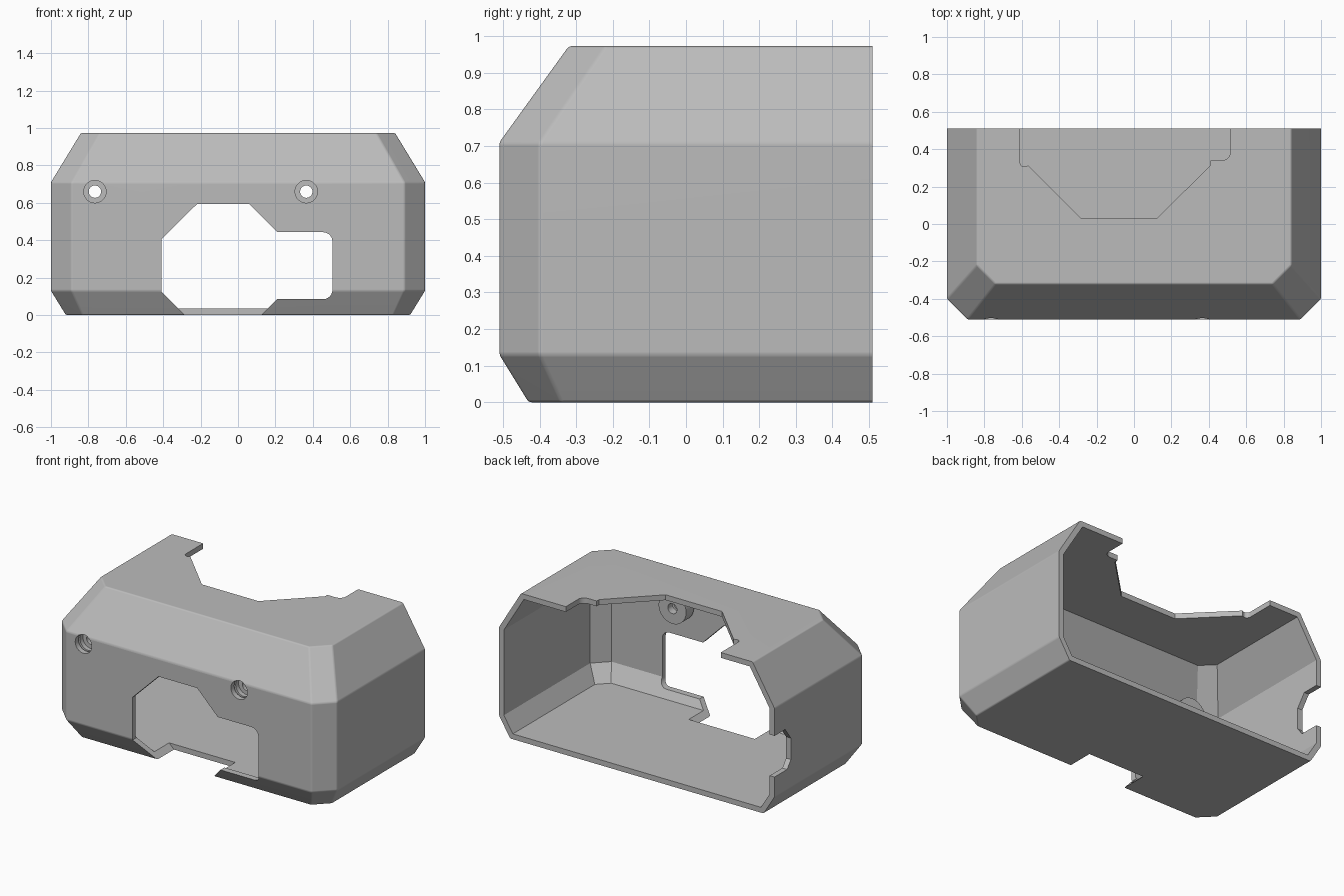
import bpy, bmesh, math
from mathutils import Vector

if "Cube" in bpy.data.objects:
    bpy.data.objects.remove(bpy.data.objects["Cube"])

grey = bpy.data.materials.new("matte grey")
grey.diffuse_color = (0.5, 0.5, 0.5, 1)
grey.use_nodes = True
grey.node_tree.nodes["Principled BSDF"].inputs["Base Color"].default_value = grey.diffuse_color


def new_object(name, bm):
    bmesh.ops.recalc_face_normals(bm, faces=bm.faces)
    mesh = bpy.data.meshes.new(name)
    bm.to_mesh(mesh)
    bm.free()
    ob = bpy.data.objects.new(name, mesh)
    bpy.context.collection.objects.link(ob)
    mesh.materials.append(grey)
    return ob


def loft(name, rings, back, bevel=0):
    """Stack of chamfered plan outlines: (z, half width, front y, corner cut)."""
    bm = bmesh.new()
    loops = []
    for z, x, y, c in rings:
        pts = [(x, back), (x, y + c), (x - c, y), (c - x, y), (-x, y + c), (-x, back)]
        loops.append([bm.verts.new((px, py, z)) for px, py in pts])
    for a, b in zip(loops, loops[1:]):
        for i in range(6):
            j = (i + 1) % 6
            if i < 5:
                bm.faces.new((a[i], a[j], b[j], b[i]))
    bm.faces.new(loops[0])
    bm.faces.new(loops[-1])
    bm.faces.new([l[0] for l in loops] + [l[5] for l in reversed(loops)])
    bmesh.ops.recalc_face_normals(bm, faces=bm.faces)
    if bevel:
        soft = [e for e in bm.edges if min(v.co.y for v in e.verts) < back - 0.01]
        soft = [e for e in soft if e.calc_face_angle(0) > 0.1]
        bmesh.ops.bevel(bm, geom=soft, offset=bevel, segments=3, profile=0.5,
                        affect='EDGES', clamp_overlap=True)
    return new_object(name, bm)


def prism(name, pts, axis, lo, hi):
    """Extrude a 2D outline along an axis."""
    place = {'x': lambda p, d: (d, p[0], p[1]),
             'y': lambda p, d: (p[0], d, p[1]),
             'z': lambda p, d: (p[0], p[1], d)}[axis]
    bm = bmesh.new()
    a = [bm.verts.new(place(p, lo)) for p in pts]
    b = [bm.verts.new(place(p, hi)) for p in pts]
    bm.faces.new(a)
    bm.faces.new(b)
    for i in range(len(pts)):
        j = (i + 1) % len(pts)
        bm.faces.new((a[i], a[j], b[j], b[i]))
    return new_object(name, bm)


def arc(cx, cy, r, start, end, n=6):
    angles = [math.radians(start + (end - start) * i / n) for i in range(n + 1)]
    return [(cx + r * math.cos(t), cy + r * math.sin(t)) for t in angles]


def rod(name, x, z, r, lo, hi):
    return prism(name, arc(x, z, r, 0, 360, 32)[:-1], 'y', lo, hi)


def boolean(target, tool, op):
    m = target.modifiers.new(op.lower(), 'BOOLEAN')
    m.operation, m.object, m.solver = op, tool, 'EXACT'
    bpy.context.view_layer.objects.active = target
    bpy.ops.object.modifier_apply(modifier=m.name)
    bpy.data.objects.remove(tool)


# Chamfered housing, hollowed out and open at the back
housing = loft("housing", [(0, 0.92, -0.43, 0.09), (0.13, 1, -0.51, 0.11),
                           (0.71, 1, -0.51, 0.11), (0.973, 0.84, -0.32, 0.10)],
               0.51, bevel=0.008)
cavity = loft("cavity", [(0.035, 0.90, -0.41, 0.07), (0.14, 0.965, -0.475, 0.09),
                         (0.70, 0.965, -0.475, 0.09), (0.938, 0.82, -0.30, 0.08)], 0.6)
boolean(housing, cavity, 'DIFFERENCE')

# Screw bosses with counterbored holes
screws = [(-0.765, 0.66), (0.365, 0.66)]
for x, z in screws:
    boolean(housing, rod("boss", x, z, 0.10, -0.46, -0.38), 'UNION')
for x, z in screws:
    boolean(housing, rod("counterbore", x, z, 0.06, -0.6, -0.43), 'DIFFERENCE')
    boolean(housing, rod("screw_hole", x, z, 0.033, -0.6, -0.3), 'DIFFERENCE')

# Front opening, which also notches the floor
front = [(-0.41, 0.405), (-0.22, 0.593), (0.06, 0.593), (0.21, 0.443)]
front += arc(0.455, 0.393, 0.05, 90, 0) + arc(0.455, 0.135, 0.05, 0, -90)
front += [(0.21, 0.085), (0.075, -0.05), (-0.235, -0.05), (-0.41, 0.125)]
boolean(housing, prism("front_opening", front, 'y', -0.7, -0.257), 'DIFFERENCE')

# Top opening running out through the back edge
top = [(-0.61, 0.7), (-0.61, 0.325)] + arc(-0.587, 0.328, 0.022, 190, 290, 4)
top += [(-0.565, 0.313), (-0.285, 0.033), (0.125, 0.033), (0.41, 0.315), (0.41, 0.34)]
top += arc(0.47, 0.385, 0.045, -90, 0) + [(0.515, 0.7)]
boolean(housing, prism("top_opening", top, 'z', 0.85, 1.1), 'DIFFERENCE')

# Cable notch in the back edge of the left wall
side = [(0.7, 0.53), (0.40, 0.53), (0.34, 0.45), (0.34, 0.31), (0.38, 0.26), (0.7, 0.26)]
boolean(housing, prism("cable_notch", side, 'x', -1.2, -0.9), 'DIFFERENCE')

# Soft chamfer edges, crisp cut edges
bpy.ops.object.select_all(action='DESELECT')
housing.select_set(True)
bpy.context.view_layer.objects.active = housing
bpy.ops.object.shade_smooth_by_angle(angle=math.radians(25))
soften = housing.modifiers.new("face weighted normals", 'WEIGHTED_NORMAL')
soften.keep_sharp = True
